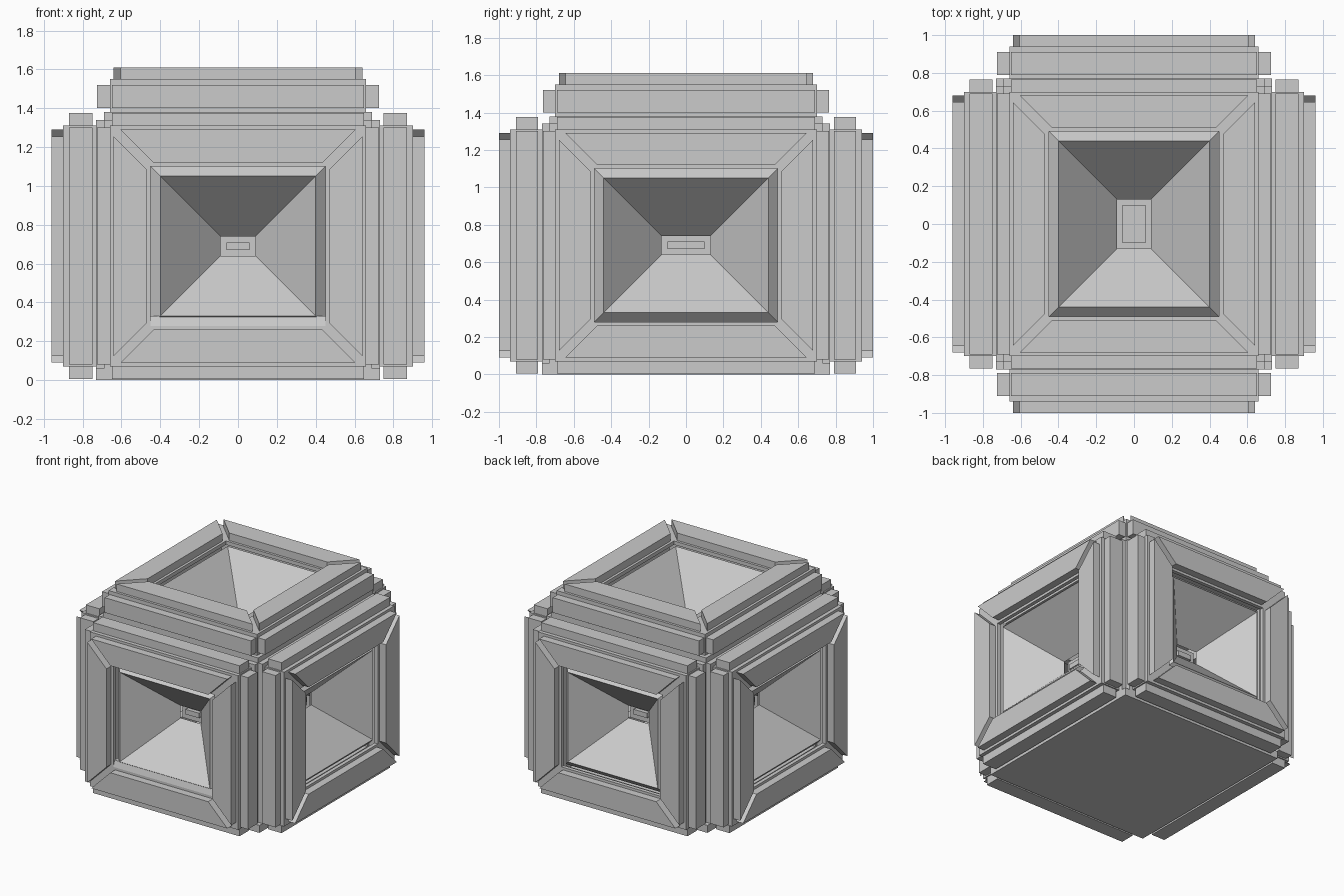
import bpy, bmesh

if "Cube" in bpy.data.objects:
    bpy.data.objects.remove(bpy.data.objects["Cube"])

# Nested-frame block: five open faces, each with stepped frames and a funnel.
# Every size along an axis is "base + OFF[axis]".
OFF = (0.0, 0.04, -0.04)
CZ = 0.69
FACES = {"front": (1, -1), "back": (1, 1), "left": (0, -1), "right": (0, 1), "top": (2, 1)}
QUADS = [(0, 1, 2, 3), (4, 5, 6, 7), (0, 1, 5, 4), (1, 2, 6, 5), (2, 3, 7, 6), (3, 0, 4, 7)]


def solid(bm, pts):
    vs = [bm.verts.new(p) for p in pts]
    for q in QUADS:
        bm.faces.new([vs[i] for i in q])


def finish(bm, name):
    bmesh.ops.recalc_face_normals(bm, faces=bm.faces)
    me = bpy.data.meshes.new(name)
    bm.to_mesh(me)
    bm.free()
    ob = bpy.data.objects.new(name, me)
    ob.location.z = CZ
    bpy.context.collection.objects.link(ob)


def four_bars(name, face, section):
    """section: four (across, depth, half_length) corners, repeated on 4 sides."""
    n, sn = FACES[face]
    bm = bmesh.new()
    for w in (a for a in range(3) if a != n):
        t = 3 - n - w
        for sw in (-1, 1):
            pts = []
            for st in (-1, 1):
                for across, depth, length in section:
                    p = [0, 0, 0]
                    p[w] = sw * (across + OFF[w])
                    p[n] = sn * (depth + OFF[n])
                    p[t] = st * (length + OFF[t])
                    pts.append(p)
            solid(bm, pts)
    finish(bm, face + "_" + name)


def ring(name, face, inner, outer, d0, d1, gap=0.0):
    four_bars(name, face, [(inner, d0, inner - gap), (outer, d0, outer - gap),
                           (outer, d1, outer - gap), (inner, d1, inner - gap)])


def box(name, lo, hi):
    bm = bmesh.new()
    solid(bm, [(x, y, z) for z in (lo[2], hi[2])
               for x, y in ((lo[0], lo[1]), (hi[0], lo[1]), (hi[0], hi[1]), (lo[0], hi[1]))])
    finish(bm, name)


def panel(name, face, half, d0, d1):
    n, sn = FACES[face]
    lo = [-(half + OFF[a]) for a in range(3)]
    hi = [half + OFF[a] for a in range(3)]
    lo[n], hi[n] = sorted((sn * (d0 + OFF[n]), sn * (d1 + OFF[n])))
    box(face + "_" + name, lo, hi)


for face in FACES:
    # stepped frame, inside to outside
    ring("base_frame", face, 0.56, 0.69, 0.67, 0.73)
    ring("body_frame", face, 0.58, 0.66, 0.71, 0.87)
    ring("face_frame", face, 0.45, 0.66, 0.87, 0.90)
    # square-ended rails that leave the corners open
    four_bars("rails", face, [(0.60, 0.75, 0.65), (0.725, 0.75, 0.65),
                              (0.725, 0.87, 0.65), (0.60, 0.87, 0.65)])
    # mitred trim with open corner joints
    ring("trim_bars", face, 0.47, 0.64, 0.90, 0.96, gap=0.035)
    # funnel of four thick sloping boards
    four_bars("funnel", face, [(0.40, 0.89, 0.40), (0.45, 0.84, 0.45),
                               (0.14, 0.51, 0.14), (0.09, 0.56, 0.09)])
    # stepped panel at the bottom of the funnel
    panel("funnel_panel", face, 0.11, 0.48, 0.51)
    panel("funnel_block", face, 0.06, 0.51, 0.54)

# the front funnel's floor runs on to the frame
bm = bmesh.new()
solid(bm, [(x, y, z) for x in (-0.45, 0.45)
           for y, z in ((-0.925, -0.36), (-0.94, -0.41), (-0.88, -0.41), (-0.86, -0.36))])
finish(bm, "front_sill")

# closed underside
box("bottom_slab", (-0.73, -0.77, -0.69), (0.73, 0.77, -0.63))
